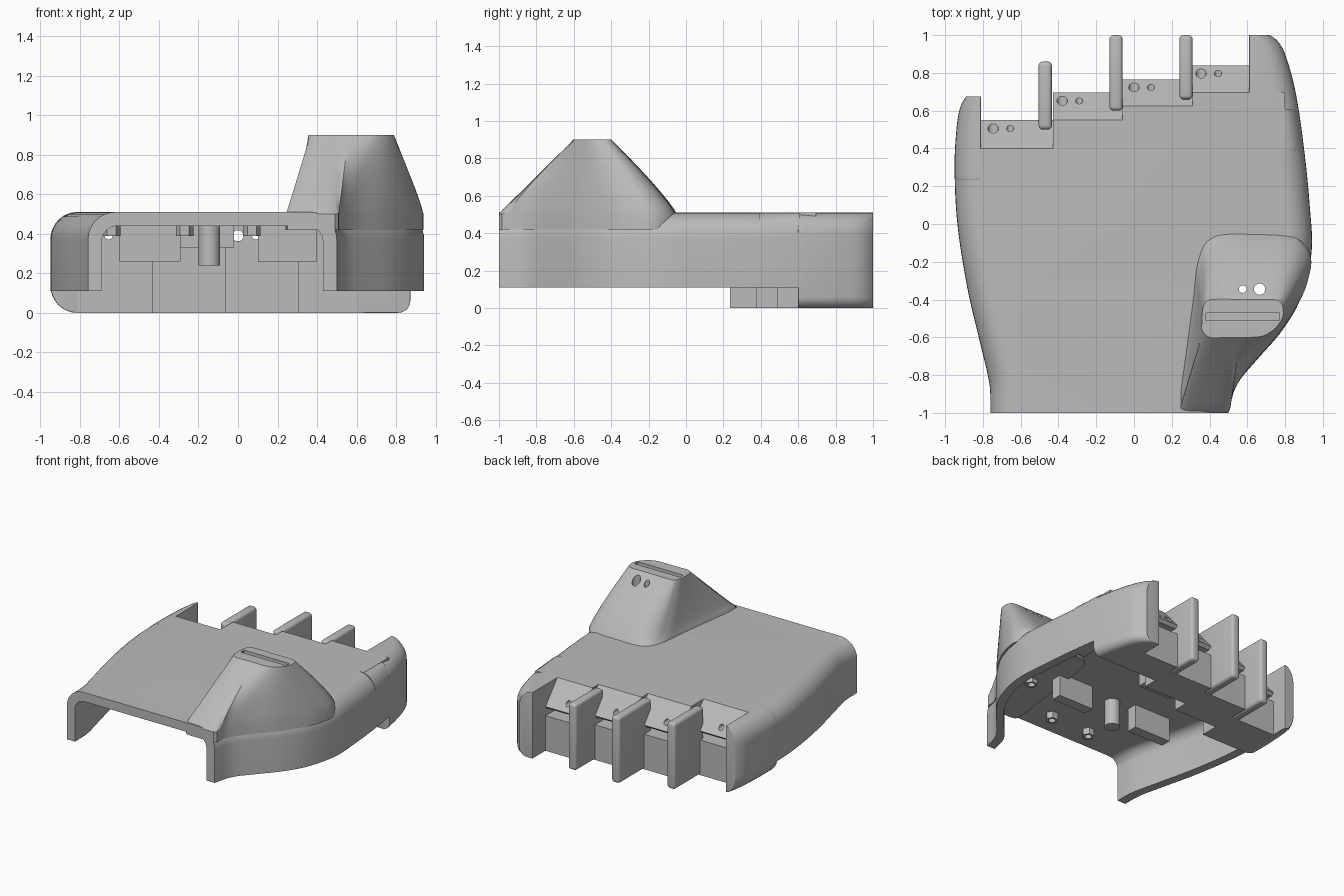
import bpy, bmesh, math
from mathutils import Vector

if "Cube" in bpy.data.objects:
    bpy.data.objects.remove(bpy.data.objects["Cube"])

grey = bpy.data.materials.new("plain grey")
grey.use_nodes = True
grey.diffuse_color = (0.5, 0.5, 0.5, 1)
grey.node_tree.nodes["Principled BSDF"].inputs["Base Color"].default_value = (0.5, 0.5, 0.5, 1)

TOP, CEIL, RIM, WALL = 0.51, 0.44, 0.11, 0.07


def loft(name, rings):
    """Skin closed rings of equal length and cap both ends."""
    bm = bmesh.new()
    vs = [[bm.verts.new(p) for p in ring] for ring in rings]
    n = len(vs[0])
    for a, b in zip(vs, vs[1:]):
        for i in range(n):
            j = (i + 1) % n
            bm.faces.new((a[i], a[j], b[j], b[i]))
    bm.faces.new(vs[0][::-1])
    bm.faces.new(vs[-1])
    bmesh.ops.recalc_face_normals(bm, faces=bm.faces)
    me = bpy.data.meshes.new(name)
    bm.to_mesh(me)
    bm.free()
    me.materials.append(grey)
    ob = bpy.data.objects.new(name, me)
    bpy.context.collection.objects.link(ob)
    return ob


def box(name, x0, x1, y0, y1, z0, z1):
    return loft(name, [[(x0, y0, z), (x1, y0, z), (x1, y1, z), (x0, y1, z)] for z in (z0, z1)])


def rod(name, centre, r, length, axis="Z", sides=24):
    rings = []
    for h in (-length / 2, length / 2):
        ring = []
        for i in range(sides):
            a = math.tau * i / sides
            u, v = r * math.cos(a), r * math.sin(a)
            ring.append(Vector(centre) + Vector((u, v, h) if axis == "Z" else (u, h, v)))
        rings.append(ring)
    return loft(name, rings)


def finish(ob, cutters=(), bevel=0, angle=35):
    """Bake bevel and cuts, remove the cutters, shade smooth."""
    if bevel:
        m = ob.modifiers.new("round", "BEVEL")
        m.width, m.segments, m.limit_method = bevel, 4, "ANGLE"
        m.angle_limit = math.radians(50)
    for c in cutters:
        m = ob.modifiers.new("cut", "BOOLEAN")
        m.operation, m.solver, m.object = "DIFFERENCE", "EXACT", c
    if ob.modifiers:
        bpy.context.view_layer.update()
        dg = bpy.context.evaluated_depsgraph_get()
        me = bpy.data.meshes.new_from_object(ob.evaluated_get(dg))
        ob.modifiers.clear()
        ob.data = me
    for c in cutters:
        bpy.data.objects.remove(c)
    ob.data.shade_smooth()
    ob.data.set_sharp_from_angle(angle=math.radians(angle))
    return ob


def curve(pts):
    """Smooth x(y) through the given (y, x) points."""
    n = len(pts)

    def slope(i):
        a, b = pts[max(i - 1, 0)], pts[min(i + 1, n - 1)]
        return (b[1] - a[1]) / (b[0] - a[0])

    def f(y):
        i = next((k for k in range(n - 1) if y <= pts[k + 1][0]), n - 2)
        (ya, xa), (yb, xb) = pts[i], pts[i + 1]
        h = yb - ya
        t = (y - ya) / h
        return (xa * (1 + 2 * t) * (1 - t) ** 2 + xb * t * t * (3 - 2 * t)
                + h * slope(i) * t * (1 - t) ** 2 + h * slope(i + 1) * t * t * (t - 1))
    return f


right_x = curve([(-1, .5), (-.85, .545), (-.72, .65), (-.57, .78), (-.4, .88), (-.15, .94),
                 (.1, .93), (.4, .9), (.7, .855), (.9, .8), (.97, .76), (1, .72)])
left_x = curve([(-1, -.76), (-.85, -.765), (-.65, -.81), (-.35, -.88), (0, -.935), (.3, -.95),
                (.5, -.94), (.62, -.92), (.675, -.89)])


def stations(a, b, n):
    return [a + (b - a) * i / n for i in range(n + 1)]


def arc(cx, cz, rx, rz, a0, a1, n=8):
    return [(cx + rx * math.cos(math.radians(a)), cz + rz * math.sin(math.radians(a)))
            for a in stations(a0, a1, n)]


def arch(xl, xr, top, r):
    return ([(xl, RIM)] + arc(xl + r, top - r, r, r, 180, 90)
            + arc(xr - r, top - r, r, r, 90, 0) + [(xr, RIM)])


# Hollow cover: arched section swept from the front opening to the first bay
rings = []
for y in stations(-1, .4, 40):
    xl, xr = left_x(y), right_x(y)
    sec = arch(xl, xr, TOP, .14) + arch(xl + WALL, xr - WALL, CEIL, .08)[::-1]
    rings.append([(x, y, z) for x, z in sec])
shell = loft("shell", rings)

# Raised thumb housing: lofted from a wide foot to a small flat top
foot = [(.24, -.95), (.27, -.7), (.31, -.4), (.34, -.17), (.42, -.06), (.65, -.05), (.85, -.07),
        (.935, -.17), (.92, -.3), (.87, -.42), (.75, -.6), (.6, -.77), (.52, -.9), (.49, -1), (.29, -1)]
cap = [(.36, -.56), (.36, -.52), (.36, -.48), (.37, -.43), (.41, -.4), (.6, -.4), (.74, -.4),
       (.78, -.42), (.79, -.46), (.785, -.5), (.75, -.55), (.69, -.59), (.62, -.6), (.5, -.6), (.4, -.6)]


def smooth_loop(pts, sub=4):
    out, n = [], len(pts)
    for i in range(n):
        a, b, c, d = (Vector(pts[(i + k) % n]) for k in (-1, 0, 1, 2))
        for s in range(sub):
            t = s / sub
            out.append(b + (c - a) * t / 2 + (2 * a - 5 * b + 4 * c - d) * t * t / 2
                       + (3 * b - a - 3 * c + d) * t ** 3 / 2)
    return out


rings = []
base, tip = smooth_loop(foot), smooth_loop(cap)
for z in [.42] + stations(.5, .9, 12):
    s = max(0, (z - .5) / .4)
    ring = []
    for p, q in zip(base, tip):
        inner = min(1, max(0, (.5 - p.x) / .15)) if p.y > -.97 else .3
        w = s ** (1.15 - .55 * inner)
        v = p.lerp(q, w)
        ring.append((v.x, max(v.y, -1), z))
    rings.append(ring)
thumb = loft("thumb_housing", rings)


def thumb_holes():
    return [rod("cutter", (x, -.345, .6), r, 1) for x, r in ((.575, .02), (.665, .03))]


finish(shell, thumb_holes())
finish(thumb, thumb_holes() + [box("cutter", .38, .77, -.51, -.47, .82, 1)], angle=30)


# Rounded side ends beside the finger bays
def side_end(name, edge, inner, y0, y1, z0, rt, rb, bevel):
    rings = []
    for y in stations(y0, y1, 16):
        x = edge(y)
        d = 1 if x > inner else -1
        rx = min(rt, abs(x - inner) * .95)
        bx = min(rb, abs(x - inner) * .95)
        sec = [(inner, z0)]
        if rb:
            sec += arc(x - d * bx, z0 + rb, d * bx, rb, -90, 0)
        else:
            sec += [(x, z0)]
        sec += arc(x - d * rx, TOP - rt, d * rx, rt, 0, 90) + [(inner, TOP)]
        rings.append([(a, y, b) for a, b in sec])
    finish(loft(name, rings), bevel=bevel)


side_end("left_rear_wall", right_x, .78, .39, .61, RIM, .14, 0, 0)
side_end("left_rear_end", right_x, .61, .6, 1, 0, .12, .06, .02)
side_end("right_rear_end", left_x, -.81, .235, .675, 0, .14, .14, .02)

# Stepped finger bays: block with sloped, drilled face and a slot below it
edges = (-.82, -.43, -.06, .31, .64)
fronts = (.235, .375, .49, .6)
slopes = (.4, .55, .625, .695)
backs = (.55, .695, .765, .84)
hole_x = (-.745, -.38, 0, .355)
for i in range(4):
    yf, ys, yb = fronts[i], slopes[i], backs[i]
    prof = [(yf, 0), (yf, TOP - .01), (ys - .01, TOP), (ys, TOP), (yb, .34), (yb - .02, .32),
            (ys + .03, .32), (ys + .03, .27), (yb, .27), (yb, 0)]
    if i == 0:
        prof[1:3] = [(yf, .46), (ys - .01, .46), (ys - .01, TOP)]
    bay = loft(f"finger_bay_{i + 1}", [[(x, y, z) for y, z in prof] for x in edges[i:i + 2]])
    finish(bay, [rod("cutter", (hole_x[i] + dx, .5, .39), r, 1.2, "Y")
                 for dx, r in ((0, .028), (.09, .019))])
    if i:
        finish(box(f"roof_step_{i + 1}", edges[i], .8 if i == 3 else edges[i + 1],
                   .39, ys, CEIL, TOP))

# Divider fins between the bays
for i, (x, y0, y1) in enumerate(((-.47, .5, .86), (-.095, .6, 1), (.275, .66, 1))):
    finish(box(f"divider_fin_{i + 1}", x - .035, x + .035, y0, y1, 0, TOP), bevel=.022)

# Fittings hanging from the ceiling
finish(rod("ceiling_peg", (-.145, -.41, .345), .055, .21))
finish(box("ceiling_block_right", -.6, -.29, -.41, -.33, .26, CEIL + .01))
finish(box("ceiling_block_left", .1, .4, -.41, -.33, .26, CEIL + .01))
finish(box("ceiling_block_rear", -.29, -.02, .03, .1, .33, CEIL + .01))
for i, (x, y) in enumerate(((.5, -.52), (.07, -.81), (-.27, -.82), (-.64, -.54), (.67, .08))):
    finish(rod(f"screw_boss_{i + 1}", (x, y, .42), .045, .06, sides=6),
           [rod("cutter", (x, y, .39), .025, .08)])
